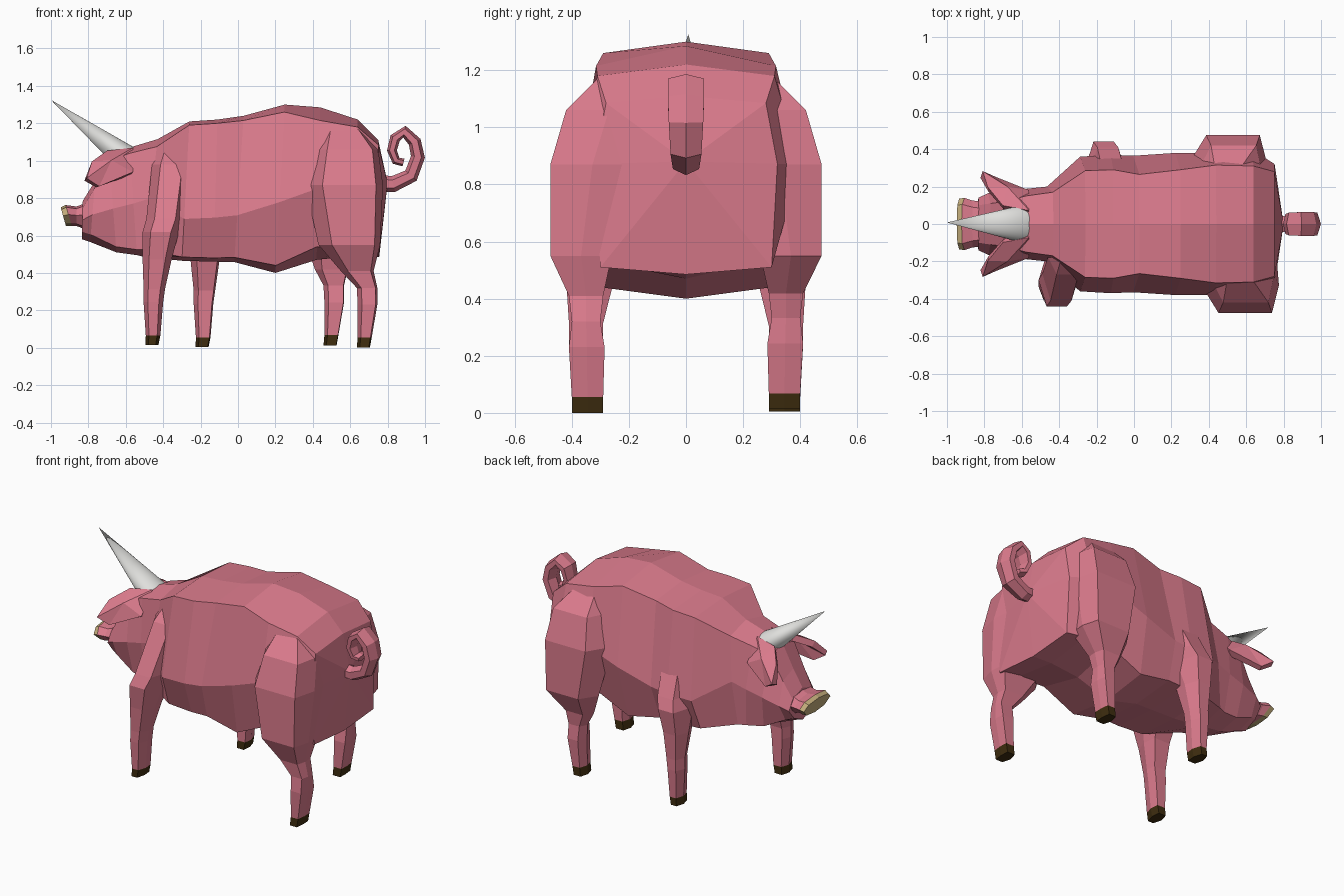
import bpy, bmesh, math
from mathutils import Vector

if "Cube" in bpy.data.objects:
    bpy.data.objects.remove(bpy.data.objects["Cube"])


def material(name, rgb):
    m = bpy.data.materials.new(name)
    m.diffuse_color = (*rgb, 1)
    m.use_nodes = True
    m.node_tree.nodes["Principled BSDF"].inputs["Base Color"].default_value = m.diffuse_color
    return m


PINK = material("pink skin", (0.71, 0.198, 0.265))
HOOF = material("dark brown hoof", (0.05, 0.027, 0.005))
SNOUT = material("tan snout", (0.55, 0.42, 0.20))
HORN = material("pale grey horn", (0.74, 0.74, 0.72))


def make(name, bm, mats):
    bmesh.ops.recalc_face_normals(bm, faces=bm.faces)
    me = bpy.data.meshes.new(name)
    bm.to_mesh(me)
    bm.free()
    for m in mats:
        me.materials.append(m)
    ob = bpy.data.objects.new(name, me)
    bpy.context.collection.objects.link(ob)
    return ob


def loft(name, rings, mats, first_band=0, end_point=None):
    """Skin a list of rings; the first band and first cap take slot first_band."""
    bm = bmesh.new()
    vs = [[bm.verts.new(p) for p in r] for r in rings]
    n = len(rings[0])
    for k in range(len(vs) - 1):
        for i in range(n):
            j = (i + 1) % n
            f = bm.faces.new((vs[k][i], vs[k][j], vs[k + 1][j], vs[k + 1][i]))
            f.material_index = first_band if k == 0 else 0
    bm.faces.new(vs[0][::-1]).material_index = first_band
    if end_point:
        c = bm.verts.new(end_point)
        for i in range(n):
            bm.faces.new((vs[-1][i], vs[-1][(i + 1) % n], c))
    else:
        bm.faces.new(vs[-1])
    return make(name, bm, mats)


def section(xt, zt, xb, zb, wt, wm, wb, fm, drop=0.04):
    """Eight-sided, possibly leaning, cross-section of the body."""
    h = zt - zb
    half = [(0, zt), (wt, zt - drop), (wm, zb + fm * h), (wb, zb + drop), (0, zb)]
    pts = half + [(-y, z) for y, z in half[3:0:-1]]
    return [(xb + (xt - xb) * (z - zb) / h, y, z) for y, z in pts]


# Head and body: top x, z; bottom x, z; half widths top, middle, bottom; middle height
body = [section(*s) for s in [
    (-0.83, 0.785, -0.835, 0.58, 0.10, 0.14, 0.09, 0.5),
    (-0.765, 0.89, -0.79, 0.565, 0.11, 0.165, 0.11, 0.45),
    (-0.69, 1.03, -0.65, 0.51, 0.12, 0.18, 0.14, 0.45, 0.03),
    (-0.58, 1.07, -0.54, 0.495, 0.15, 0.19, 0.16, 0.48, 0.03),
    (-0.43, 1.115, -0.50, 0.485, 0.17, 0.20, 0.18, 0.5),
    (-0.26, 1.21, -0.30, 0.465, 0.285, 0.36, 0.28, 0.30, 0.02),
    (-0.11, 1.22, -0.13, 0.46, 0.29, 0.37, 0.29, 0.31, 0.02),
    (0.03, 1.24, -0.02, 0.458, 0.265, 0.365, 0.29, 0.32, 0.025),
    (0.25, 1.30, 0.20, 0.40, 0.29, 0.38, 0.30, 0.42),
    (0.44, 1.285, 0.42, 0.47, 0.315, 0.38, 0.30, 0.47, 0.07),
    (0.64, 1.22, 0.62, 0.49, 0.31, 0.40, 0.30, 0.52),
    (0.75, 1.11, 0.755, 0.485, 0.28, 0.32, 0.30, 0.62, 0.025),
]]
loft("body", body, [PINK], end_point=(0.80, 0, 0.88))

# Snout with its flat tan disc
snout = [section(*s) for s in [
    (-0.948, 0.75, -0.920, 0.65, 0.10, 0.135, 0.09, 0.55, 0.012),
    (-0.922, 0.763, -0.888, 0.65, 0.105, 0.14, 0.09, 0.55, 0.012),
    (-0.865, 0.755, -0.862, 0.65, 0.09, 0.125, 0.08, 0.55, 0.012),
    (-0.78, 0.785, -0.78, 0.62, 0.08, 0.12, 0.08, 0.55, 0.012),
]]
loft("snout", snout, [PINK, SNOUT], first_band=1)


# Legs: x range, y range, z of each ring; feet and tops shift for the walking pose
FRONT = [
    (-0.495, -0.425, 0.29, 0.40, 0.01), (-0.493, -0.415, 0.29, 0.40, 0.06),
    (-0.505, -0.40, 0.29, 0.41, 0.24), (-0.505, -0.39, 0.29, 0.41, 0.31),
    (-0.51, -0.355, 0.25, 0.42, 0.47), (-0.51, -0.315, 0.16, 0.44, 0.62),
    (-0.49, -0.29, 0.12, 0.41, 0.69), (-0.46, -0.25, 0.08, 0.27, 0.98),
    (-0.42, -0.26, 0.04, 0.17, 1.08)]
HIND = [
    (0.635, 0.705, 0.29, 0.40, 0.0), (0.64, 0.715, 0.29, 0.40, 0.055),
    (0.64, 0.745, 0.285, 0.41, 0.23), (0.635, 0.745, 0.30, 0.40, 0.32),
    (0.55, 0.725, 0.29, 0.41, 0.41), (0.43, 0.76, 0.26, 0.475, 0.55),
    (0.36, 0.775, 0.18, 0.475, 0.87), (0.40, 0.75, 0.12, 0.42, 1.06),
    (0.45, 0.66, 0.08, 0.31, 1.17)]


def leg(name, rows, side, foot_dx, top_dx, lift, rear):
    """rear: how much the rear corners are cut, as a share of the depth."""
    rings = []
    for x0, x1, y0, y1, z in rows:
        t = min(max((z - 0.34) / 0.2, 0), 1)
        dx = foot_dx + (top_dx - foot_dx) * t
        dz = lift * (1 - t)
        c, ym = 0.22 * (x1 - x0), (y0 + y1) / 2
        r = rear * (x1 - x0)
        pts = [(x0, ym), (x0 + c, y0), (x1 - r / 3, y0), (x1, ym), (x1 - r, y1), (x0 + c, y1)]
        rings.append([(x + dx, side * y, z + dz) for x, y in pts])
    loft(name, rings, [PINK, HOOF], first_band=1)


leg("right_front_leg", FRONT, -1, 0, 0, 0.005, 0.22)
leg("left_front_leg", FRONT, 1, 0.268, 0.25, -0.005, 0.22)
leg("right_hind_leg", HIND, -1, 0, 0, 0, 0.09)
leg("left_hind_leg", HIND, 1, -0.178, -0.065, 0.013, 0.09)

# Ears: folded outlines given thickness
ear = [(-0.565, 0.06, 1.055), (-0.70, 0.09, 1.035), (-0.78, 0.185, 0.98),
       (-0.815, 0.265, 0.90), (-0.75, 0.235, 0.86), (-0.57, 0.165, 0.93)]
for side, name in ((1, "left_ear"), (-1, "right_ear")):
    bm = bmesh.new()
    vs = [bm.verts.new((x, side * y, z)) for x, y, z in ear]
    mid = bm.verts.new((-0.68, side * 0.185, 0.99))
    for i in range(6):
        bm.faces.new((vs[i], vs[(i + 1) % 6], mid))
    ob = make(name, bm, [PINK])
    sol = ob.modifiers.new("thickness", "SOLIDIFY")
    sol.thickness = 0.04
    sol.offset = 0

# Horn: a smooth cone sunk into the forehead
tip, base = Vector((-1.0, 0.008, 1.325)), Vector((-0.58, 0, 1.0))
axis = tip - base
bm = bmesh.new()
bmesh.ops.create_cone(bm, cap_ends=True, segments=32, radius1=1, radius2=0, depth=1)
up = Vector((-axis.z, 0, axis.x)).normalized()
for v in bm.verts:
    v.co = base + axis * (v.co.z + 0.5) + up * (v.co.x * 0.075) + Vector((0, v.co.y * 0.105, 0))
horn = make("horn", bm, [HORN])
bpy.context.view_layer.objects.active = horn
horn.select_set(True)
bpy.ops.object.shade_smooth_by_angle(angle=math.radians(40))

# Curly tail: tapered six-sided tube along a spiral path
path = [(0.74, 0.88), (0.83, 0.875), (0.925, 0.92), (0.962, 1.02), (0.945, 1.10),
        (0.89, 1.155), (0.84, 1.12), (0.823, 1.055), (0.845, 1.0), (0.885, 0.99)]
rings = []
for i, (x, z) in enumerate(path):
    a, b = path[max(i - 1, 0)], path[min(i + 1, len(path) - 1)]
    d = Vector((b[0] - a[0], 0, b[1] - a[1])).normalized()
    nrm = Vector((-d.z, 0, d.x))
    r = 0.046 - 0.0028 * i
    wide = 0.042 + 0.032 * math.sin(math.pi * i / 9)
    rings.append([Vector((x, 0, z)) + nrm * r * math.cos(t) + Vector((0, wide * math.sin(t), 0))
                  for t in [k * math.pi / 3 for k in range(6)]])
loft("tail", rings, [PINK])
